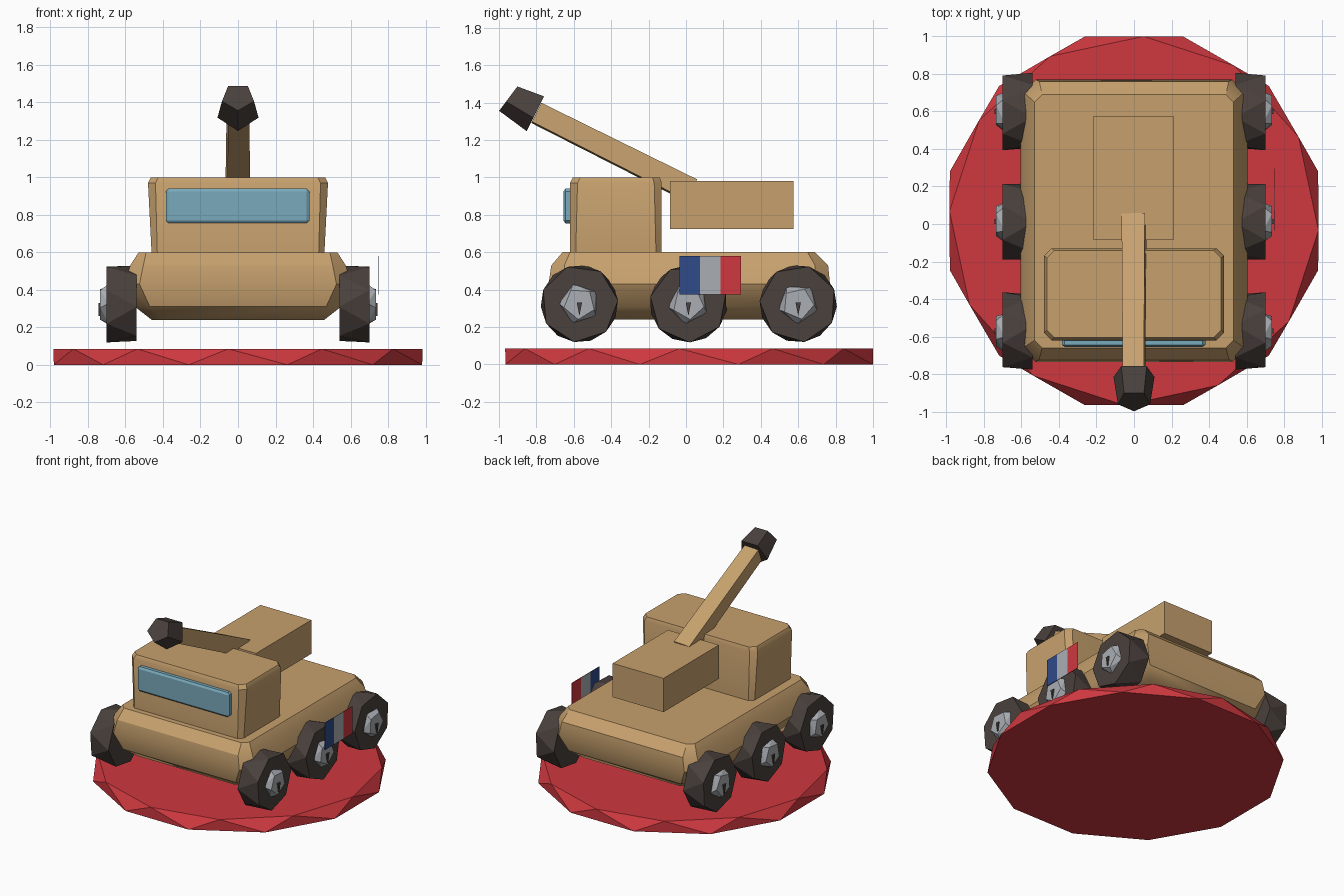
import bpy
import bmesh
from math import sin, cos, radians, tau
from mathutils import Vector

if "Cube" in bpy.data.objects:
    bpy.data.objects.remove(bpy.data.objects["Cube"], do_unlink=True)


def material(name, rgb):
    m = bpy.data.materials.new(name)
    m.use_nodes = True
    m.diffuse_color = (*rgb, 1)
    m.node_tree.nodes["Principled BSDF"].inputs["Base Color"].default_value = (*rgb, 1)
    return m


TAN = material("tan", (0.57, 0.355, 0.155))
DARK = material("dark rubber", (0.068, 0.052, 0.046))
RED = material("red", (0.62, 0.04, 0.05))
GREY = material("light grey", (0.40, 0.42, 0.45))
BLUE = material("navy blue", (0.03, 0.07, 0.25))
GLASS = material("window blue", (0.19, 0.40, 0.50))


def solid(name, points, mat, smooth=False):
    """Convex solid around a set of points."""
    bm = bmesh.new()
    for p in points:
        bm.verts.new(p)
    bmesh.ops.convex_hull(bm, input=bm.verts[:])
    bmesh.ops.dissolve_limit(bm, angle_limit=radians(1), verts=bm.verts[:], edges=bm.edges[:])
    bmesh.ops.recalc_face_normals(bm, faces=bm.faces[:])
    mesh = bpy.data.meshes.new(name)
    bm.to_mesh(mesh)
    bm.free()
    mesh.materials.append(mat)
    obj = bpy.data.objects.new(name, mesh)
    bpy.context.collection.objects.link(obj)
    if smooth:
        bpy.ops.object.select_all(action="DESELECT")
        obj.select_set(True)
        bpy.context.view_layer.objects.active = obj
        bpy.ops.object.shade_smooth_by_angle(angle=radians(32))
    return obj


def ring(center, axis, radius, sides, start=0):
    """Regular polygon around an axis; angle zero lies on y for x axes, else on x."""
    d = Vector(axis).normalized()
    u = Vector((0, 1, 0)) if abs(d.x) > 0.9 else Vector((1, 0, 0))
    v = d.cross(u)
    if v.z < 0:
        v.negate()
    angles = [radians(start) + tau * i / sides for i in range(sides)]
    return [Vector(center) + radius * (u * cos(a) + v * sin(a)) for a in angles]


def slab(z, hx, y0, y1, cut):
    """Horizontal rectangle with cut corners."""
    pts = []
    for s in (-1, 1):
        pts += [(s * hx, y0 + cut, z), (s * (hx - cut), y0, z),
                (s * hx, y1 - cut, z), (s * (hx - cut), y1, z)]
    return pts


def box(x0, x1, y0, y1, z0, z1):
    return [(x, y, z) for x in (x0, x1) for y in (y0, y1) for z in (z0, z1)]


# Ground disc with facetted rim
Z = (0, 0, 1)
solid("base_disc", ring((0, 0.017, 0), Z, 1.017, 12, 15)
      + ring((0, 0.017, 0.085), Z, 0.985, 12, -3), RED)

# Rounded hull
hull_levels = [(0.24, 0.46, -0.61, 0.64, 0.06), (0.31, 0.55, -0.70, 0.73, 0.08),
               (0.43, 0.605, -0.735, 0.77, 0.08), (0.53, 0.575, -0.72, 0.76, 0.07),
               (0.60, 0.53, -0.66, 0.69, 0.04)]
solid("hull", [p for level in hull_levels for p in slab(*level)], TAN, smooth=True)

# Cabin, windscreen and rear box
solid("cabin", slab(0.58, 0.46, -0.62, -0.13, 0.03) + slab(0.97, 0.48, -0.62, -0.13, 0.04)
      + slab(1.0, 0.465, -0.605, -0.14, 0.04), TAN, smooth=True)
solid("windscreen", box(-0.385, 0.38, -0.645, -0.61, 0.77, 0.925)
      + box(-0.37, 0.365, -0.645, -0.61, 0.755, 0.94)
      + box(-0.37, 0.365, -0.655, -0.61, 0.77, 0.925), GLASS)
solid("rear_box", box(-0.215, 0.21, -0.085, 0.575, 0.725, 0.98), TAN)

# Raised boom with dark tip
low, high = Vector((0, 0.03, 0.93)), Vector((0, -0.80, 1.345))
axis = high - low
solid("boom", ring(low, axis, 0.088, 4, 49) + ring(high, axis, 0.08, 4, 49), TAN)
solid("boom_tip", ring((0, -0.80, 1.35), axis, 0.115, 5, 54)
      + ring((0, -0.945, 1.428), (0, -1, 0.75), 0.09, 5, 54), DARK)

# Three wheels on each side, each with hub and wedge
X = (1, 0, 0)
for side, sx in (("left", 1), ("right", -1)):
    for place, y, turn in (("front", -0.57, 5), ("middle", 0.013, 15), ("rear", 0.60, 22)):
        zc = 0.325
        solid(f"{side}_{place}_wheel", ring((sx * 0.70, y, zc), X, 0.207, 7, turn)
              + ring((sx * 0.54, y, zc), X, 0.207, 7, turn + 25), DARK)
        solid(f"{side}_{place}_hub", ring((sx * 0.69, y, zc), X, 0.112, 5, turn + 30)
              + ring((sx * 0.735, y, zc), X, 0.085, 5, turn + 45), GREY)
        solid(f"{side}_{place}_wedge", [
            (sx * x, y + dy, z) for x in (0.72, 0.745)
            for dy, z in ((-0.014, 0.33), (0.014, 0.33), (0.0, 0.26))], DARK)

# Striped flag plate beside the middle wheel
for i, (name, mat) in enumerate((("blue", BLUE), ("pale", GREY), ("red", RED))):
    y = -0.035 + 0.11 * i
    solid(f"flag_{name}_stripe", box(0.746, 0.75, y, y + 0.11, 0.375, 0.58), mat)
